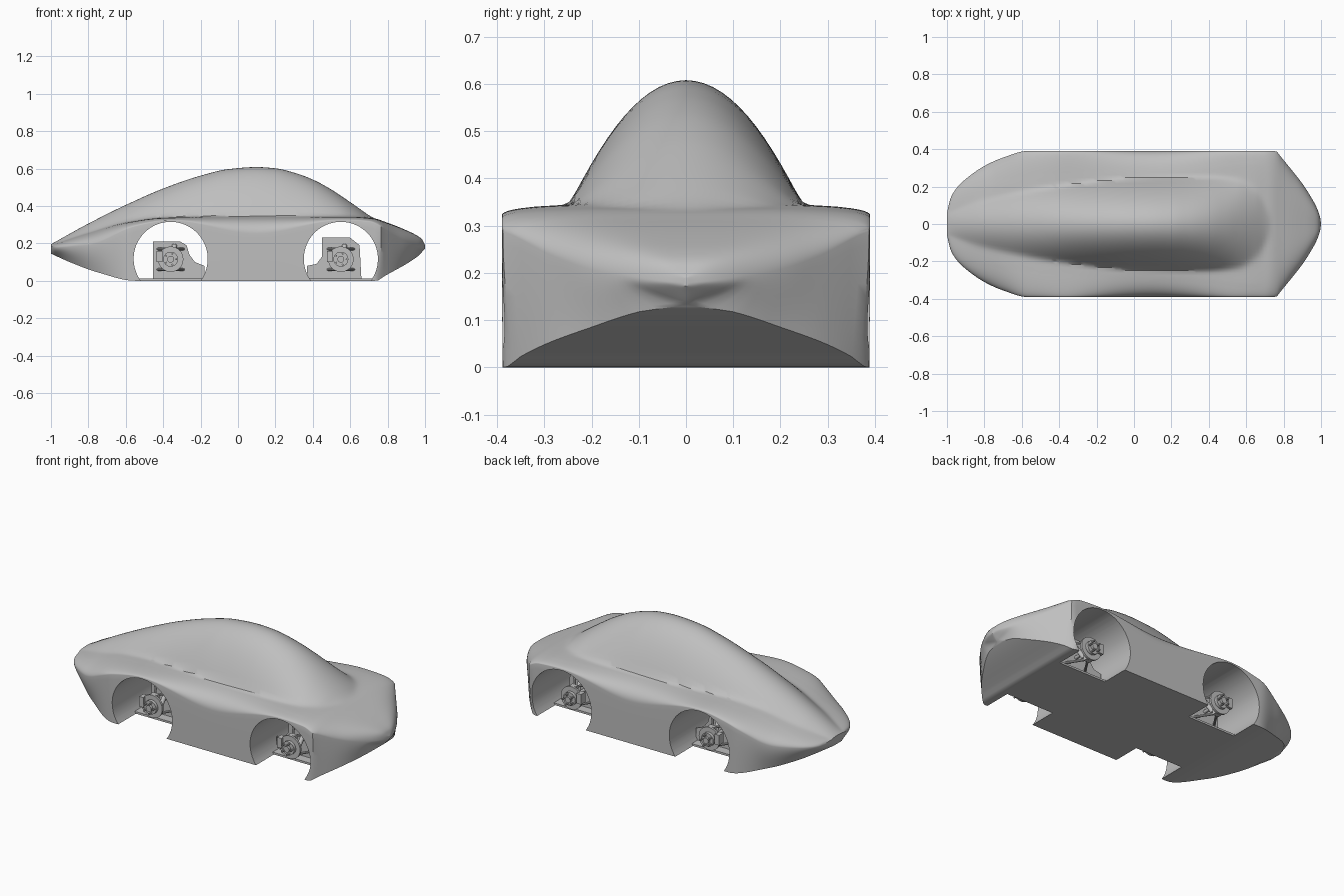
import bpy, bmesh, math
from mathutils import Vector, Matrix

cube = bpy.data.objects.get("Cube")
if cube:
    bpy.data.objects.remove(cube)

grey = bpy.data.materials.new("body_grey")
grey.use_nodes = True
grey.diffuse_color = (0.52, 0.52, 0.52, 1)
grey.node_tree.nodes["Principled BSDF"].inputs["Base Color"].default_value = (0.52, 0.52, 0.52, 1)


def finish(name, bm, smooth=True):
    bmesh.ops.recalc_face_normals(bm, faces=bm.faces)
    mesh = bpy.data.meshes.new(name)
    bm.to_mesh(mesh)
    bm.free()
    mesh.materials.append(grey)
    obj = bpy.data.objects.new(name, mesh)
    bpy.context.collection.objects.link(obj)
    if smooth:
        shade(obj)
    return obj


def shade(obj):
    bpy.ops.object.select_all(action='DESELECT')
    obj.select_set(True)
    bpy.context.view_layer.objects.active = obj
    bpy.ops.object.shade_smooth_by_angle(angle=math.radians(32))


def rod(name, a, b, radius, sides=20):
    """Cylinder from point a to point b."""
    a, b = Vector(a), Vector(b)
    bm = bmesh.new()
    bmesh.ops.create_cone(bm, cap_ends=True, segments=sides, radius1=radius,
                          radius2=radius, depth=(b - a).length)
    turn = (b - a).to_track_quat('Z', 'Y')
    for v in bm.verts:
        v.co = turn @ v.co + (a + b) / 2
    return finish(name, bm)


def box(name, centre, size):
    bm = bmesh.new()
    bmesh.ops.create_cube(bm, size=1)
    for v in bm.verts:
        v.co = Vector(c + p * s for c, p, s in zip(centre, v.co, size))
    return finish(name, bm, False)


def plate(name, outline, y, thick):
    """Upright plate from an x-z outline."""
    bm = bmesh.new()
    face = bm.faces.new([bm.verts.new((x, y - thick / 2, z)) for x, z in outline])
    new = bmesh.ops.extrude_face_region(bm, geom=[face])["geom"]
    bmesh.ops.translate(bm, vec=(0, thick, 0),
                        verts=[g for g in new if isinstance(g, bmesh.types.BMVert)])
    return finish(name, bm, False)


def curve(*keys):
    """Monotone smooth curve through (x, value) keys."""
    d = [(q[1] - p[1]) / (q[0] - p[0]) for p, q in zip(keys, keys[1:])]
    m = [d[0]] + [2 * a * b / (a + b) if a * b > 0 else 0 for a, b in zip(d, d[1:])] + [d[-1]]

    def value(x):
        i = 0
        while i < len(d) - 1 and x > keys[i + 1][0]:
            i += 1
        (xa, va), (xb, vb) = keys[i], keys[i + 1]
        w = xb - xa
        t = min(max((x - xa) / w, 0), 1)
        return (va + (vb - va) * t * t * (3 - 2 * t)
                + w * t * (1 - t) * (m[i] * (1 - t) - m[i + 1] * t))
    return value


# Body lines along the length
half_width = curve((-1, .06), (-.98, .14), (-.95, .19), (-.9, .24), (-.8, .31), (-.7, .355),
                   (-.57, .39), (.76, .39), (.775, .372), (.85, .28), (.9, .216), (.95, .138),
                   (.98, .08), (.995, .035), (1, .004))
floor_width = curve((-1, .04), (-.9, .19), (-.75, .3), (-.55, .387), (.73, .388), (.755, .372),
                    (.825, .3), (.892, .2), (.943, .1), (.965, .004), (1, .003))
floor_z = curve((-1, .145), (-.9, .1), (-.75, .045), (-.55, 0), (.74, 0), (.78, .023), (.96, .13), (1, .172))
edge_z = curve((-1, .175), (-.8, .19), (-.55, .29), (-.36, .322), (.1, .25), (.55, .322), (.7, .315),
               (.77, .285), (.85, .235), (.93, .2), (1, .18))
deck_z = curve((-1, .19), (-.8, .255), (-.6, .312), (-.4, .338), (0, .345), (.6, .343), (.72, .335),
               (.8, .31), (.9, .27), (.96, .24), (.985, .22), (1, .19))
roof_z = curve((-1, .195), (-.8, .305), (-.6, .405), (-.4, .493), (-.2, .562), (-.05, .597), (.1, .608),
               (.2, .601), (.3, .578), (.4, .541), (.5, .487), (.6, .42), (.7, .35), (.75, .32), (1, 0))
cabin_width = curve((-1, .055), (-.8, .12), (-.4, .2), (0, .24), (.4, .248), (.55, .235), (.65, .18),
                    (.71, .09), (.74, .04), (1, .03))
crown = curve((-.75, 3.5), (-.4, 6), (.6, 6), (.8, 4))


def section(x, across=64, side=10):
    """Closed cross-section: shoulder, deck and cabin, then flank and floor."""
    w, wb, zb, ze, zd = (f(x) for f in (half_width, floor_width, floor_z, edge_z, deck_z))
    h, c, n = roof_z(x) - zd, cabin_width(x), crown(x)
    ring = []
    for i in range(across + 1):
        y = w * math.cos(math.pi * i / across)
        z = ze + (zd - ze) * math.sqrt(max(0, 1 - (abs(y) / w) ** n))
        if h > 0:
            cabin = zd + h * (1 - (y / c) ** 2)
            k = min(.012, h * .3)
            gap = z - cabin
            z = (z + cabin + math.sqrt(gap * gap + k * k)) / 2 if abs(gap) < .1 else max(z, cabin)
        ring.append((x, y, z))
    lower = []
    for i in range(side):
        t = i / side
        lower.append((wb + (w - wb) * math.sin(t * math.pi / 2), zb + (ze - zb) * t))
    ring += [(x, -y, z) for y, z in reversed(lower)]
    ring += [(x, y, z) for y, z in lower]
    return ring


# Body shell lofted from tail to nose
bm = bmesh.new()
steps = 130
rings = [[bm.verts.new(p) for p in section(-math.cos(math.pi * i / steps))] for i in range(steps + 1)]
for r, q in zip(rings, rings[1:]):
    for i in range(len(r)):
        j = (i + 1) % len(r)
        bm.faces.new((r[i], r[j], q[j], q[i]))
bm.faces.new(rings[0])
bm.faces.new(rings[-1])
body = finish("body_shell", bm, False)

# Both wheel tunnels cut across the body in one go
wheels = {"rear": -.36, "front": .55}
bm = bmesh.new()
for x in wheels.values():
    bmesh.ops.create_cone(bm, cap_ends=True, segments=96, radius1=.198, radius2=.198, depth=1.2,
                          matrix=Matrix.Translation((x, 0, .117)) @ Matrix.Rotation(math.pi / 2, 4, 'X'))
cutter = finish("tunnel_cutter", bm)
cutter.hide_render = True
mod = body.modifiers.new("tunnels", 'BOOLEAN')
mod.operation = 'DIFFERENCE'
mod.solver = 'MANIFOLD'
mod.object = cutter
bpy.context.view_layer.objects.active = body
bpy.ops.object.modifier_apply(modifier=mod.name)
bpy.data.objects.remove(cutter)
shade(body)

# Bulkhead outlines, measured from each axle
outlines = {
    "rear": [(-.095, .005), (-.095, .21), (.05, .21), (.085, .19), (.1, .14), (.13, .1), (.18, .08), (.18, .005)],
    "front": [(-.18, .005), (-.18, .08), (-.13, .09), (-.1, .13), (-.1, .23), (.05, .23), (.1, .19), (.11, .005)],
}

for end, x in wheels.items():
    # Floor between the wheels
    box(end + "_floor_panel", (x, 0, .006), (.36, .44, .012))
    for s, side in ((1, "left"), (-1, "right")):
        tag = end + "_" + side + "_"
        plate(tag + "bulkhead", [(x + u, z) for u, z in outlines[end]], s * .16, .01)
        # Brake disc and hub
        rod(tag + "brake_disc", (x, s * .285, .115), (x, s * .297, .115), .068, 32)
        rod(tag + "hub_flange", (x, s * .297, .115), (x, s * .315, .115), .04, 24)
        rod(tag + "hub_nose", (x, s * .315, .115), (x, s * .33, .115), .018)
        for i in range(5):
            a = math.tau * i / 5
            bx, bz = x + .03 * math.cos(a), .115 + .03 * math.sin(a)
            rod(tag + "wheel_stud", (bx, s * .31, bz), (bx, s * .34, bz), .005, 8)
        box(tag + "caliper", (x - .06, s * .29, .13), (.03, .04, .06))
        # Suspension
        box(tag + "upright", (x, s * .268, .115), (.04, .025, .13))
        for z in (.06, .17):
            for dx in (-.07, .07):
                rod(tag + "wishbone", (x + dx, s * .16, z), (x, s * .268, z), .007, 10)
        rod(tag + "damper", (x + .02, s * .17, .19), (x + .01, s * .25, .07), .013, 14)
        rod(tag + "drive_shaft", (x, s * .16, .115), (x, s * .28, .115), .01, 12)
